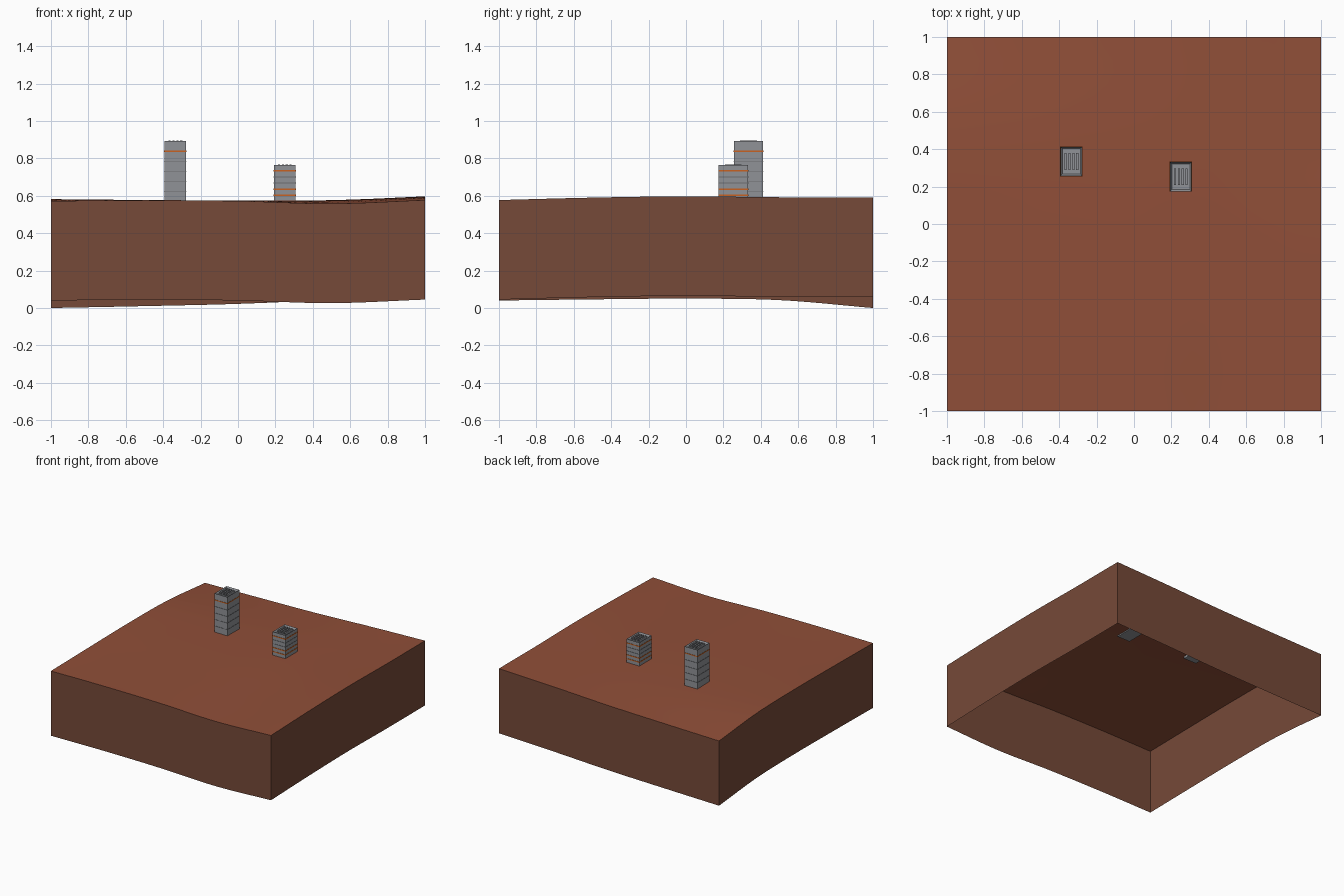
import bpy, bmesh

cube = bpy.data.objects.get("Cube")
if cube:
    bpy.data.objects.remove(cube, do_unlink=True)


def material(name, rgb):
    m = bpy.data.materials.new(name)
    m.use_nodes = True
    m.diffuse_color = (*rgb, 1)
    m.node_tree.nodes["Principled BSDF"].inputs["Base Color"].default_value = (*rgb, 1)
    return m


soil = material("red soil", (0.28, 0.078, 0.040))
earth = material("brown earth", (0.18, 0.067, 0.040))
concrete = material("grey concrete", (0.28, 0.29, 0.31))
seam = material("dark grey seam", (0.15, 0.155, 0.165))
orange = material("orange stripe", (0.58, 0.12, 0.015))


def make_object(name, bm, *mats):
    mesh = bpy.data.meshes.new(name)
    bm.to_mesh(mesh)
    bm.free()
    for m in mats:
        mesh.materials.append(m)
    obj = bpy.data.objects.new(name, mesh)
    bpy.context.collection.objects.link(obj)
    return obj


def box(name, x, y, z0, z1, sx, sy, mat):
    bm = bmesh.new()
    bmesh.ops.create_cube(bm, size=1)
    for v in bm.verts:
        v.co = (x + v.co.x * sx, y + v.co.y * sy, z0 + (v.co.z + 0.5) * (z1 - z0))
    return make_object(name, bm, mat)


# Terrain: heights along the four edges, blended across the ground
DEPTH = 0.532
FRONT = (0.040, 0.044, 0.040, 0.026, 0.045)
BACK = (0.000, 0.010, 0.022, 0.043, 0.060)
LEFT = (0.040, 0.046, 0.050, 0.042, 0.000)
RIGHT = (0.045, 0.058, 0.065, 0.060, 0.060)


def curve(p, t):
    """Smooth curve through evenly spaced heights, t from 0 to 1."""
    s = t * (len(p) - 1)
    i = min(int(s), len(p) - 2)
    f = s - i
    b, c = p[i], p[i + 1]
    a = p[i - 1] if i else 2 * b - c
    d = p[i + 2] if i + 2 < len(p) else 2 * c - b
    return b + f / 2 * (c - a + f * (2 * a - 5 * b + 4 * c - d + f * (3 * (b - c) + d - a)))


def ground(x, y):
    u, v = (x + 1) / 2, (y + 1) / 2
    across = (1 - u) * curve(LEFT, v) + u * curve(RIGHT, v)
    along = (1 - v) * curve(FRONT, u) + v * curve(BACK, u)
    corners = ((1 - u) * ((1 - v) * FRONT[0] + v * BACK[0])
               + u * ((1 - v) * FRONT[-1] + v * BACK[-1]))
    dip = 0.01 * (1 - x * x) * (1 - y * y)
    return DEPTH + across + along - corners - dip


bm = bmesh.new()
bmesh.ops.create_grid(bm, x_segments=32, y_segments=32, size=1)
for v in bm.verts:
    v.co.z = ground(v.co.x, v.co.y)
# Hanging side walls, open underneath
rim = [e for e in bm.edges if e.is_boundary]
skirt = bmesh.ops.extrude_edge_only(bm, edges=rim)["geom"]
for g in skirt:
    if isinstance(g, bmesh.types.BMVert):
        g.co.z -= DEPTH
bmesh.ops.recalc_face_normals(bm, faces=bm.faces)
bm.normal_update()
if max(bm.faces, key=lambda f: abs(f.normal.z)).normal.z < 0:
    bmesh.ops.reverse_faces(bm, faces=bm.faces)
bm.normal_update()
for f in bm.faces:
    f.material_index = 0 if f.normal.z > 0.5 else 1
terrain = make_object("terrain_block", bm, soil, earth)
bpy.ops.object.select_all(action='DESELECT')
terrain.select_set(True)
bpy.context.view_layer.objects.active = terrain
bpy.ops.object.shade_smooth_by_angle()


# Towers: hollow-topped body, floor seams and roof slats
def tower(name, x, y, base, top, orange_floors, floors=6):
    w, d = 0.116, 0.156
    bm = bmesh.new()
    bmesh.ops.create_cube(bm, size=1)
    for v in bm.verts:
        v.co = (x + v.co.x * w, y + v.co.y * d, base if v.co.z < 0 else top)
    bm.normal_update()
    roof = [f for f in bm.faces if f.normal.z > 0.5]
    bmesh.ops.inset_region(bm, faces=roof, thickness=0.014)
    for v in roof[0].verts:
        v.co.z -= 0.015
    make_object(name + "_body", bm, concrete)

    start = ground(x, y) - 0.002
    step = (top - start) / floors
    for i in range(1, floors):
        lit = i in orange_floors
        h = 0.004 if lit else 0.0015
        z = start + i * step
        box(f"{name}_floor_band_{i}", x, y, z - h, z + h,
            w + 0.004, d + 0.004, orange if lit else seam).data.materials
    for i in range(4):
        box(f"{name}_roof_slat_{i + 1}", x + (i - 1.5) * 0.021, y,
            top - 0.016, top + 0.003, 0.011, 0.09, concrete)


tower("tall_tower", -0.335, 0.335, 0.555, 0.892, {5})
tower("short_tower", 0.25, 0.253, 0.565, 0.765, {1, 2, 5})
